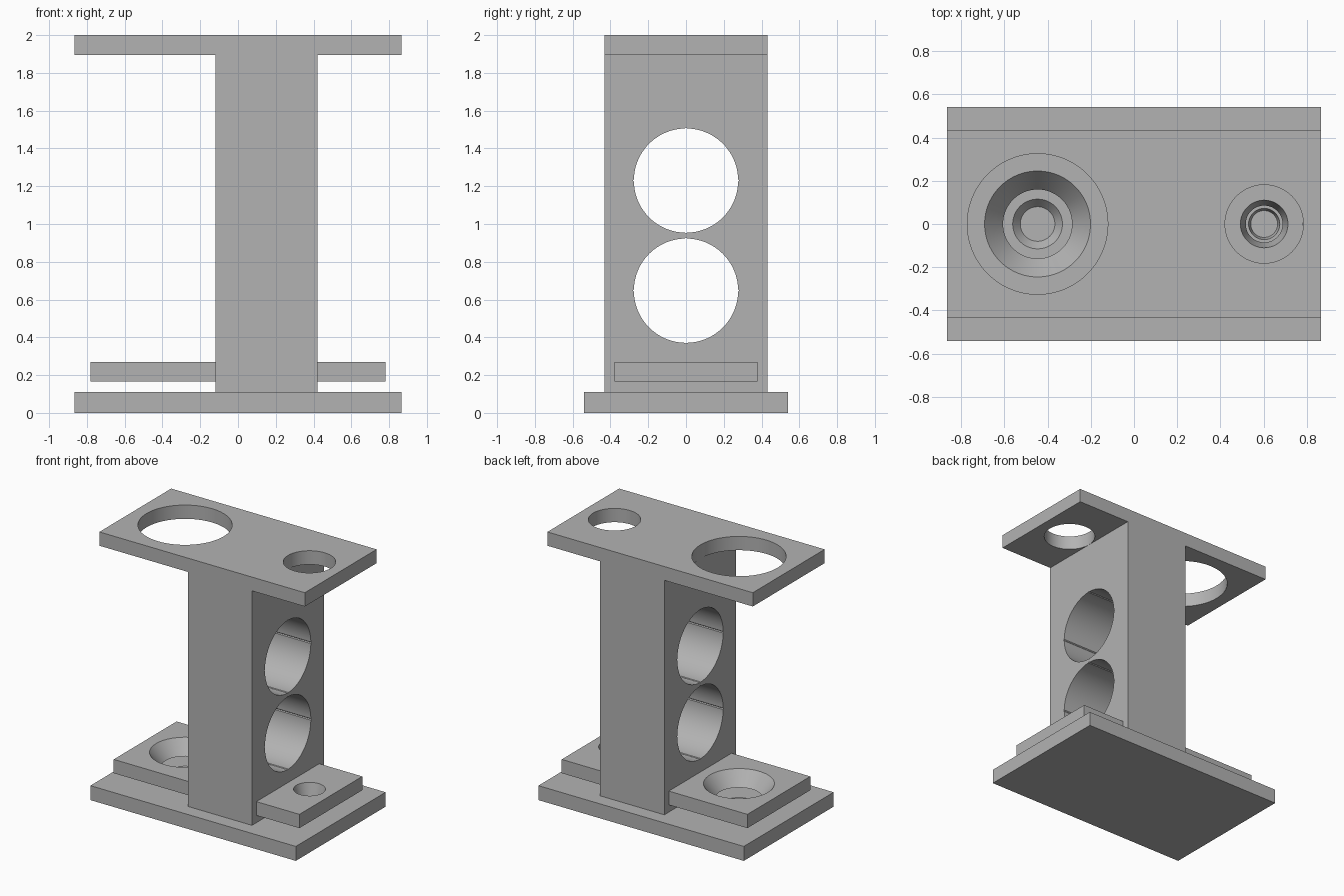
import bpy
import bmesh
import math

cube = bpy.data.objects.get("Cube")
if cube:
    bpy.data.objects.remove(cube, do_unlink=True)

grey = bpy.data.materials.new("plain grey")
grey.use_nodes = True
grey.diffuse_color = (0.45, 0.45, 0.45, 1)
grey.node_tree.nodes["Principled BSDF"].inputs["Base Color"].default_value = (0.45, 0.45, 0.45, 1)


def extrude_y(name, profile, half_depth):
    """Prism from an xz outline, centred on y = 0."""
    bm = bmesh.new()
    face = bm.faces.new([bm.verts.new((x, -half_depth, z)) for x, z in profile])
    moved = bmesh.ops.extrude_face_region(bm, geom=[face])["geom"]
    bmesh.ops.translate(bm, vec=(0, 2 * half_depth, 0),
                        verts=[v for v in moved if isinstance(v, bmesh.types.BMVert)])
    bmesh.ops.recalc_face_normals(bm, faces=bm.faces)
    mesh = bpy.data.meshes.new(name)
    bm.to_mesh(mesh)
    bm.free()
    obj = bpy.data.objects.new(name, mesh)
    bpy.context.collection.objects.link(obj)
    mesh.materials.append(grey)
    return obj


def block(name, x0, x1, z0, z1, half_depth):
    return extrude_y(name, [(x0, z0), (x1, z0), (x1, z1), (x0, z1)], half_depth)


def cutter(location, r_low, r_high, depth, sides=96, along_x=False):
    bpy.ops.mesh.primitive_cone_add(vertices=sides, radius1=r_low, radius2=r_high, depth=depth,
                                    location=location,
                                    rotation=(0, math.pi / 2 if along_x else 0, 0))
    obj = bpy.context.object
    obj.name = "hole_cutter"
    obj.hide_render = True
    obj.data.materials.append(grey)
    return obj


def cut(target, tool):
    mod = target.modifiers.new("hole", "BOOLEAN")
    mod.operation = "DIFFERENCE"
    mod.solver = "EXACT"
    mod.object = tool
    bpy.context.view_layer.objects.active = target
    bpy.ops.object.modifier_apply(modifier=mod.name)
    bpy.data.objects.remove(tool, do_unlink=True)


BIG_X, SMALL_X = -0.446, 0.602
LEFT, RIGHT = -0.12, 0.42      # column sides
BASE_TOP, FLOOR = 0.11, 0.067  # base surface and bottom of the cups
SHELF_LOW, SHELF_TOP = 0.165, 0.27

# Column and top plate in one piece
stand = extrude_y("column_and_top_plate", [
    (LEFT, BASE_TOP), (RIGHT, BASE_TOP), (RIGHT, 1.895), (0.865, 1.895),
    (0.865, 2), (-0.865, 2), (-0.865, 1.895), (LEFT, 1.895)], 0.432)
base = block("base_plate", -0.865, 0.865, 0, BASE_TOP, 0.54)
shelf_big = block("right_shelf", -0.782, LEFT, SHELF_LOW, SHELF_TOP, 0.378)
shelf_small = block("left_shelf", RIGHT, 0.782, SHELF_LOW, SHELF_TOP, 0.378)

# Round openings in the top plate
for x, r in ((BIG_X, 0.325), (SMALL_X, 0.181)):
    cut(stand, cutter((x, 0, 1.95), r, r, 0.3))

# Openings through the column, each with four fine V grooves
for z in (1.23, 0.647):
    cut(stand, cutter((0.15, 0, z), 0.276, 0.276, 0.8, along_x=True))
    cut(stand, cutter((0.15, 0, z), 0.282, 0.282, 0.8, sides=4, along_x=True))

# Tapered cups running through the shelves into the base
height = SHELF_TOP - FLOOR
for x, low, high, shelf in ((BIG_X, 0.08, 0.245, shelf_big), (SMALL_X, 0.062, 0.11, shelf_small)):
    over = 0.02  # continue the taper above the shelf for a clean cut
    wide = high + (high - low) * over / height
    for target in (shelf, base):
        cut(target, cutter((x, 0, FLOOR + (height + over) / 2), low, wide, height + over))

# Smooth the round walls, keep the edges sharp
bpy.ops.object.select_all(action="DESELECT")
for obj in (stand, base, shelf_big, shelf_small):
    obj.select_set(True)
bpy.context.view_layer.objects.active = stand
bpy.ops.object.shade_smooth_by_angle(angle=math.radians(30))
